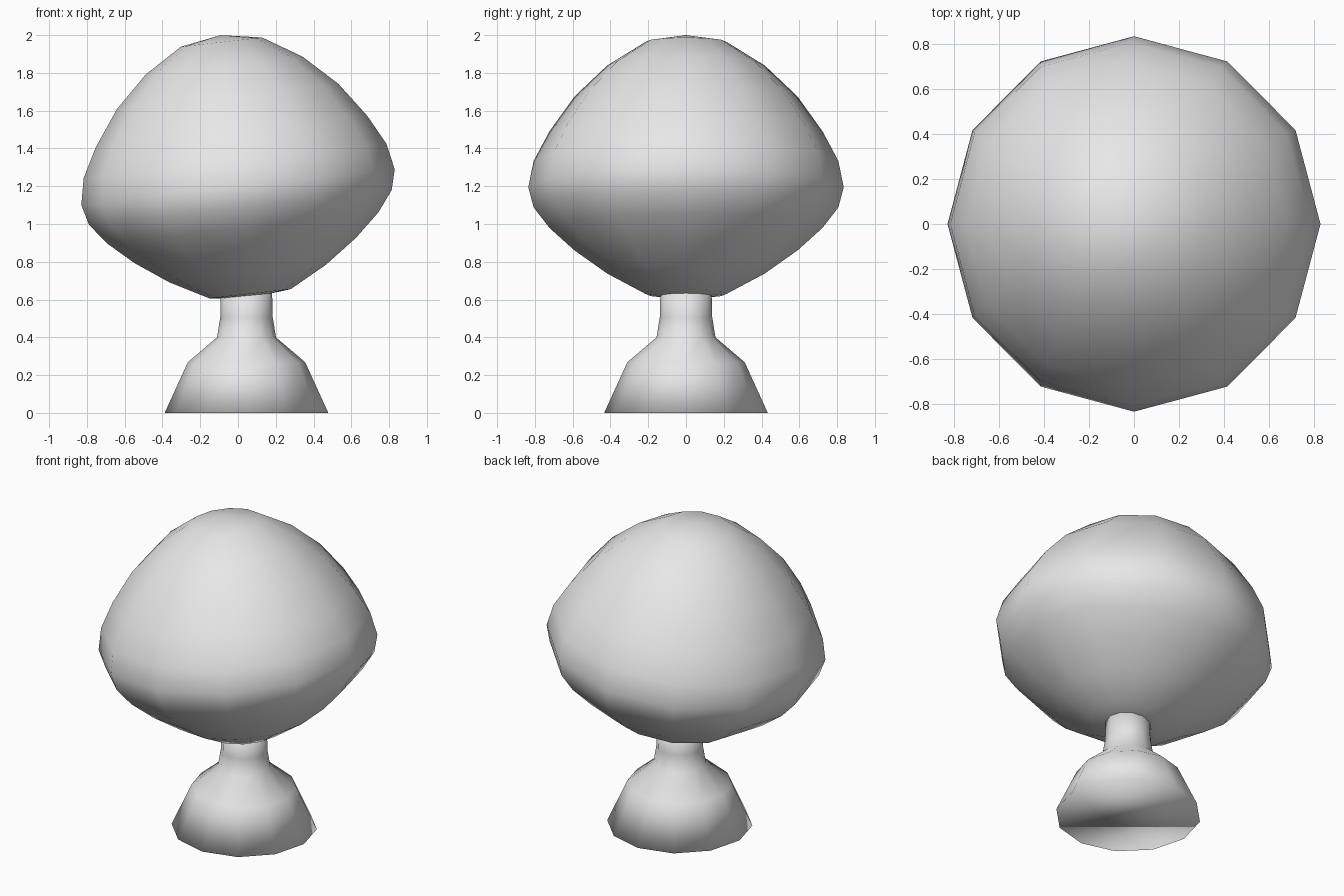
import bpy
import bmesh
import math
from mathutils import Matrix, Vector

SIDES = 12

default_cube = bpy.data.objects.get("Cube")
if default_cube:
    bpy.data.objects.remove(default_cube, do_unlink=True)

grey = bpy.data.materials.new("plain grey")
grey.use_nodes = True
grey.diffuse_color = (0.8, 0.8, 0.8, 1)
grey.node_tree.nodes["Principled BSDF"].inputs["Base Color"].default_value = (0.8, 0.8, 0.8, 1)


def lathe(name, profile, matrix):
    """Turn a bottom-to-top (radius, height) profile into a smooth solid.
    Radius 0 gives a pole; an open end is closed with one face."""
    bm = bmesh.new()
    rings = []
    for radius, height in profile:
        count = SIDES if radius else 1
        rings.append([
            bm.verts.new((radius * math.cos(math.tau * i / SIDES),
                          radius * math.sin(math.tau * i / SIDES), height))
            for i in range(count)])
    for low, high in zip(rings, rings[1:]):
        for i in range(SIDES):
            j = (i + 1) % SIDES
            corners = [low[i % len(low)], low[j % len(low)],
                       high[j % len(high)], high[i % len(high)]]
            bm.faces.new(list(dict.fromkeys(corners)))
    if len(rings[0]) > 1:
        bm.faces.new(rings[0][::-1])
    if len(rings[-1]) > 1:
        bm.faces.new(rings[-1])
    bmesh.ops.recalc_face_normals(bm, faces=bm.faces)
    for face in bm.faces:
        face.smooth = True
    bm.transform(matrix)
    mesh = bpy.data.meshes.new(name)
    bm.to_mesh(mesh)
    bm.free()
    mesh.materials.append(grey)
    obj = bpy.data.objects.new(name, mesh)
    bpy.context.collection.objects.link(obj)
    return obj


# Flared foot narrowing into a neck that ends inside the cap
lathe("mushroom_stem",
      [(0.433, 0), (0.311, 0.268), (0.156, 0.4), (0.139, 0.505), (0.135, 0.66)],
      Matrix.Translation(Vector((0.045, 0, 0))))

# Cap: evenly spaced latitudes, heights about the widest ring, leaning over
cap_heights = [-0.59, -0.568, -0.46, -0.337, -0.217, -0.108, 0,
               0.14, 0.297, 0.483, 0.648, 0.773, 0.81]
cap_profile = [(0 if i in (0, 12) else 0.835 * math.sin(math.pi * i / 12), h)
               for i, h in enumerate(cap_heights)]
lathe("mushroom_cap", cap_profile,
      Matrix.Translation(Vector((0, 0, 1.195))) @ Matrix.Rotation(math.radians(-6.5), 4, "Y"))
